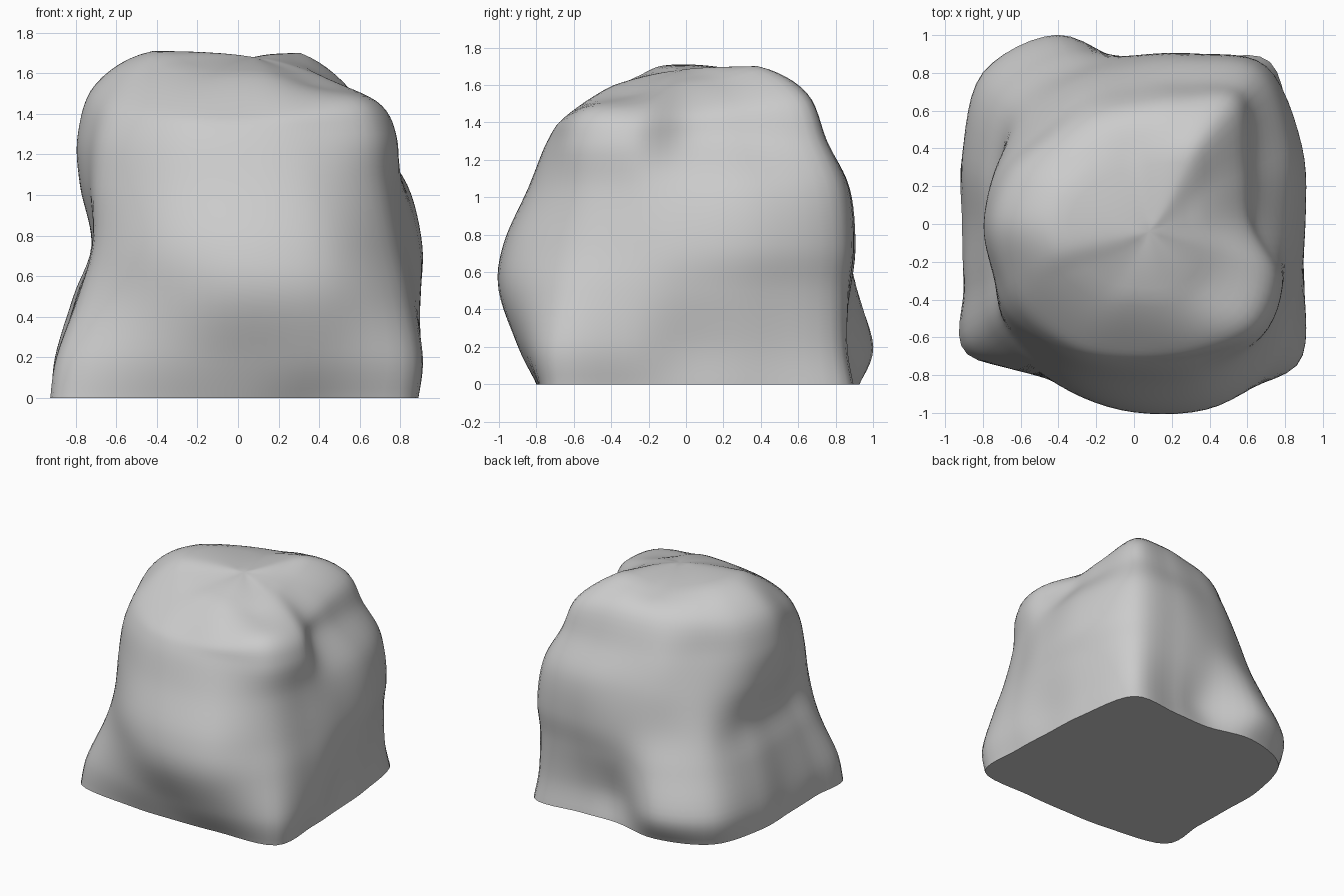
import bpy, bmesh, math
from mathutils import Vector

if "Cube" in bpy.data.objects:
    bpy.data.objects.remove(bpy.data.objects["Cube"])

# compass angles of the contour columns (corners at 50, 135, 218, 319)
ANGLES = [0, 25, 50, 70, 90, 112, 135, 158, 180, 200, 218, 245, 270, 295, 319, 340]

# horizontal contours of the boulder sides: height -> radius per column
SIDES = {
    0.00: [.86, .92, 1.12, .92, .86, 1.00, 1.09, .98, .91, .96, 1.12, .87, .80, .87, 1.12, .93],
    0.20: [.86, .92, 1.08, .89, .83, 1.08, 1.13, .97, .88, .94, 1.08, .92, .88, .98, 1.14, .96],
    0.50: [.90, .95, 1.07, .93, .88, .98, 1.00, .87, .80, .84, .95, .94, .99, 1.06, 1.06, .94],
    0.75: [.90, .98, 1.09, .96, .89, .88, .89, .77, .72, .75, .88, .93, .97, 1.02, .98, .90],
    1.05: [.82, .91, 1.05, .93, .84, .81, .79, .79, .78, .79, .85, .84, .84, .89, .91, .85],
    1.30: [.66, .72, .92, .80, .73, .72, .70, .76, .79, .78, .80, .76, .74, .79, .89, .83],
}

# uneven shoulder contour and the heights of the lumpy crown inside it
SHOULDER_R = [.58, .62, .80, .67, .60, .59, .60, .66, .70, .69, .68, .66, .64, .71, .79, .73]
SHOULDER_Z = [1.46, 1.49, 1.54, 1.57, 1.56, 1.55, 1.55, 1.55, 1.55, 1.51, 1.48, 1.43, 1.42, 1.43, 1.47, 1.46]
CROWN_Z = [1.62, 1.64, 1.70, 1.68, 1.65, 1.66, 1.68, 1.70, 1.71, 1.70, 1.65, 1.60, 1.60, 1.59, 1.55, 1.58]
PEAK = Vector((0.08, -0.04, 1.71))
N = len(ANGLES)


def ring(radii, heights):
    return [Vector((r * math.cos(math.radians(a)), r * math.sin(math.radians(a)), z))
            for r, a, z in zip(radii, ANGLES, heights)]


def spline(p0, p1, p2, p3, t):
    return 0.5 * (2 * p1 + (p2 - p0) * t + (2 * p0 - 5 * p1 + 4 * p2 - p3) * t * t
                  + (3 * p1 - p0 - 3 * p2 + p3) * t ** 3)


def refine_ring(points, steps):
    n = len(points)
    return [spline(points[i - 1], points[i], points[(i + 1) % n], points[(i + 2) % n], s / steps)
            for i in range(n) for s in range(steps)]


# coarse contours, refined around, then refined upward to the peak
rings = [ring(radii, [z] * N) for z, radii in SIDES.items()]
rings.append(ring(SHOULDER_R, SHOULDER_Z))
rings.append(ring([r * 0.6 for r in SHOULDER_R], CROWN_Z))
AROUND, UP = 6, 6
rings = [refine_ring(r, AROUND) for r in rings]
COUNT = N * AROUND
opposite = rings[-1][COUNT // 2:] + rings[-1][:COUNT // 2]
rings = [rings[0]] + rings + [[PEAK] * COUNT, opposite]

bm = bmesh.new()
levels = []
for k in range(1, len(rings) - 2):
    for s in range(UP):
        levels.append([bm.verts.new(spline(*(rings[k + d][j] for d in (-1, 0, 1, 2)), s / UP))
                       for j in range(COUNT)])
for low, high in zip(levels, levels[1:]):
    for j in range(COUNT):
        i = (j + 1) % COUNT
        bm.faces.new((low[j], low[i], high[i], high[j]))

# close the crown and the flat underside
tip = bm.verts.new(PEAK)
for j in range(COUNT):
    bm.faces.new((levels[-1][j], levels[-1][(j + 1) % COUNT], tip))
bm.faces.new(levels[0][::-1])
for v in levels[0]:
    v.co.z = 0

# even out creases that meet at the peak
for depth in range(1, UP):
    inner = [v for level in levels[-depth:] for v in level] + [tip]
    for _ in range(20):
        bmesh.ops.smooth_vert(bm, verts=inner, factor=0.5, use_axis_z=True)
bmesh.ops.recalc_face_normals(bm, faces=bm.faces)

mesh = bpy.data.meshes.new("boulder")
bm.to_mesh(mesh)
bm.free()
boulder = bpy.data.objects.new("boulder", mesh)
bpy.context.collection.objects.link(boulder)
bpy.context.view_layer.objects.active = boulder
boulder.select_set(True)
bpy.ops.object.shade_smooth_by_angle(angle=math.radians(50))
